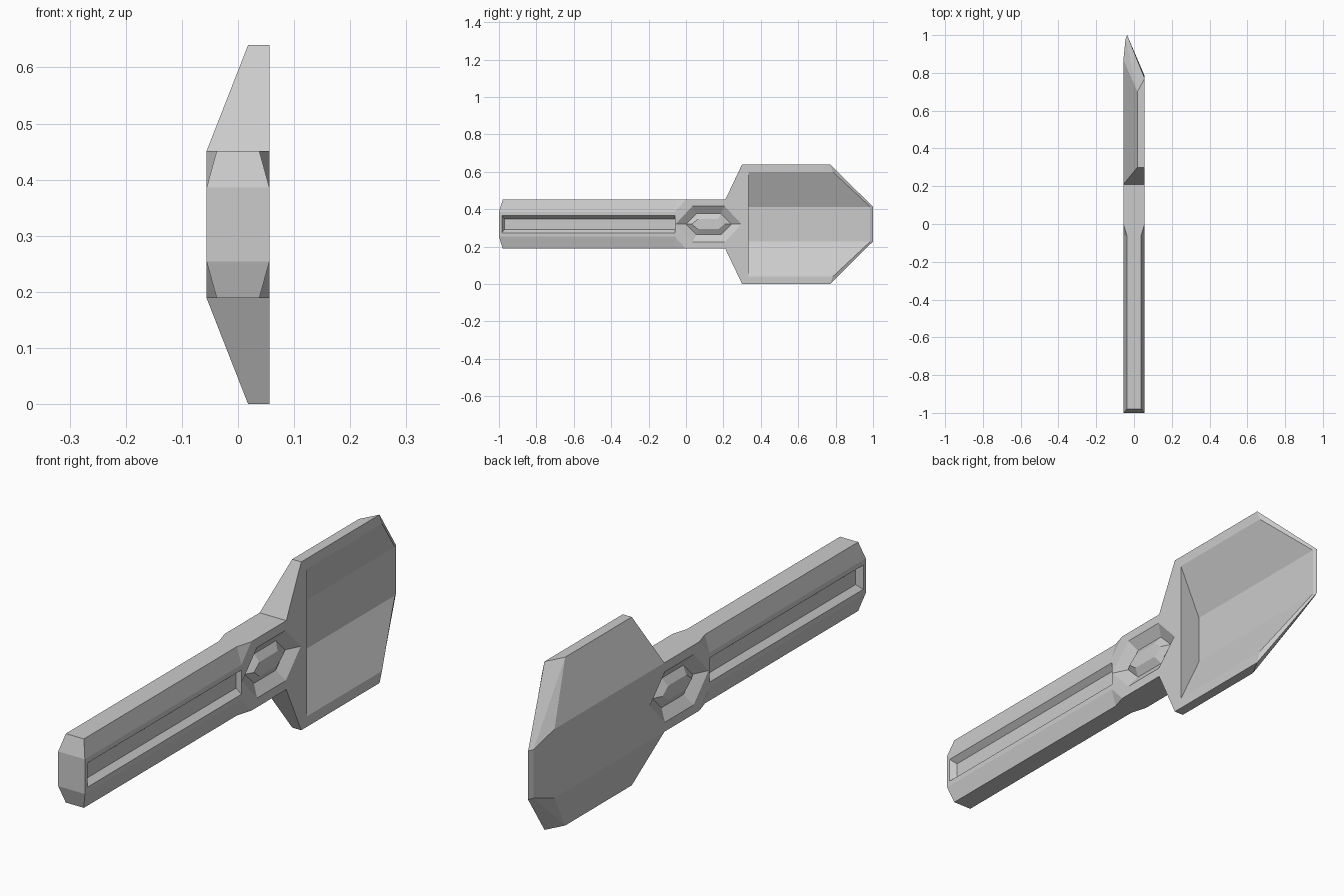
import bpy
import bmesh

cube = bpy.data.objects.get("Cube")
if cube:
    bpy.data.objects.remove(cube)

grey = bpy.data.materials.new("plain_grey")
grey.use_nodes = True
colour = (0.6, 0.6, 0.6, 1)
grey.diffuse_color = colour
grey.node_tree.nodes["Principled BSDF"].inputs["Base Color"].default_value = colour

MID = 0.32      # half height of the blade, and height of the centre line
W = 0.056       # half thickness
GRIP = 0.131    # half height of the grip
FLAT = 0.066    # half height of the grip's flat side
TOP = 0.038     # half width of the grip's top
BACK = 0.018    # back corner of the blade's long edge
FLOOR = -0.03   # scoop floor
TIP = 0.0925    # half height of the blunt tip
RIM = 0.28      # half height of the scoop opening


def make_object(name, bm):
    bmesh.ops.recalc_face_normals(bm, faces=bm.faces[:])
    mesh = bpy.data.meshes.new(name)
    bm.to_mesh(mesh)
    bm.free()
    mesh.materials.append(grey)
    obj = bpy.data.objects.new(name, mesh)
    obj.location.z = MID
    bpy.context.collection.objects.link(obj)
    return obj


# Named corners of the upper half
points = {
    "neck_l": (-W, 0.21, GRIP), "neck_r": (W, 0.21, GRIP),
    "shoulder_l": (BACK, 0.3, MID), "shoulder_r": (W, 0.3, MID),
    "bevel_top": (BACK, 0.7, MID), "corner": (W, 0.77, MID),
    "bevel_low": (-W, 0.87, GRIP), "bevel_mid": (-W, 0.87, 0),
    "tip_back": (-0.045, 0.98, TIP), "tip_back_mid": (-0.045, 0.98, 0),
    "tip": (-0.036, 1, TIP), "tip_mid": (-0.036, 1, 0),
    "rim_near": (W, 0.335, RIM), "rim_far": (W, 0.785, RIM), "rim_mid": (W, 0.335, 0),
    "floor_near": (FLOOR, 0.335, TIP), "floor_near_mid": (FLOOR, 0.335, 0),
    "floor_far": (FLOOR, 0.985, TIP), "floor_far_mid": (FLOOR, 0.985, 0),
}
for side, s in (("l", -1), ("r", 1)):
    points["end_mid_" + side] = (s * W, -1, 0)
    points["end_" + side] = (s * W, -1, FLAT)
    points["end_top_" + side] = (s * TOP, -0.98, GRIP)
    points["fade_" + side] = (s * W, -0.06, FLAT)
    points["fade_top_" + side] = (s * TOP, -0.06, GRIP)
    points["collar_" + side] = (s * W, 0, GRIP)

faces = [
    # grip end, top and flat sides
    "end_mid_l end_mid_r end_r end_l",
    "end_l end_r end_top_r end_top_l",
    "end_top_l end_top_r fade_top_r collar_r neck_r neck_l collar_l fade_top_l",
    "end_mid_r end_r fade_r collar_r neck_r shoulder_r corner rim_far rim_near rim_mid",
    "end_mid_l end_l fade_l collar_l neck_l bevel_low bevel_mid",
    # blade back and long edge
    "neck_l neck_r shoulder_r shoulder_l",
    "neck_l shoulder_l bevel_top bevel_low",
    "shoulder_l shoulder_r corner bevel_top",
    "bevel_low tip_back tip_back_mid bevel_mid",
    "bevel_top tip_back bevel_low",
    # blade tip
    "bevel_top corner tip tip_back",
    "tip_back tip tip_mid tip_back_mid",
    "corner tip floor_far rim_far",
    "tip tip_mid floor_far_mid floor_far",
    # scoop
    "rim_near rim_far floor_far floor_near",
    "floor_near floor_far floor_far_mid floor_near_mid",
    "rim_near floor_near floor_near_mid rim_mid",
]
for side in "lr":
    faces += [f.replace("*", side) for f in (
        "end_* end_top_* fade_top_* fade_*", "fade_* fade_top_* collar_*")]

bm = bmesh.new()
verts = {name: bm.verts.new(p) for name, p in points.items()}
for face in faces:
    bm.faces.new([verts[name] for name in face.split()])
# Mirror the upper half downwards and weld the centre line
copy = bmesh.ops.duplicate(bm, geom=bm.verts[:] + bm.edges[:] + bm.faces[:])["geom"]
for v in copy:
    if isinstance(v, bmesh.types.BMVert):
        v.co.z = -v.co.z
bmesh.ops.remove_doubles(bm, verts=bm.verts[:], dist=0.0001)
shovel = make_object("shovel_body", bm)


def loft(name, rings):
    """Closed solid through rings of points."""
    bm = bmesh.new()
    loops = [[bm.verts.new(p) for p in ring] for ring in rings]
    n = len(loops[0])
    for a, b in zip(loops, loops[1:]):
        for i in range(n):
            j = (i + 1) % n
            bm.faces.new((a[i], a[j], b[j], b[i]))
    bm.faces.new(loops[0])
    bm.faces.new(loops[-1])
    return make_object(name, bm)


def hexagon(x, y0, y1, h, run):
    return [(x, y0, 0), (x, y0 + run, h), (x, y1 - run, h),
            (x, y1, 0), (x, y1 - run, -h), (x, y0 + run, -h)]


def slot(x, y0, y1, h):
    return [(x, y0, -h), (x, y0, h), (x, y1, h), (x, y1, -h)]


# Grip groove and hexagonal ring recess on both sides
for s in (-1, 1):
    cutters = [
        loft("groove_cutter", [slot(s * 0.08, -0.985, -0.06, 0.046),
                               slot(s * W, -0.985, -0.06, 0.046),
                               slot(s * 0.034, -0.97, -0.06, 0.028)]),
        loft("recess_cutter", [hexagon(s * 0.08, -0.056, 0.297, 0.096, 0.09),
                               hexagon(s * W, -0.056, 0.297, 0.096, 0.09),
                               hexagon(s * 0.028, 0, 0.243, 0.056, 0.056),
                               hexagon(s * 0.046, 0.03, 0.206, 0.027, 0.034)]),
    ]
    for cutter in cutters:
        cutter.hide_render = True
        mod = shovel.modifiers.new("cut", "BOOLEAN")
        mod.operation = "DIFFERENCE"
        mod.solver = "EXACT"
        mod.object = cutter
        bpy.context.view_layer.objects.active = shovel
        bpy.ops.object.modifier_apply(modifier=mod.name)
        bpy.data.objects.remove(cutter)
